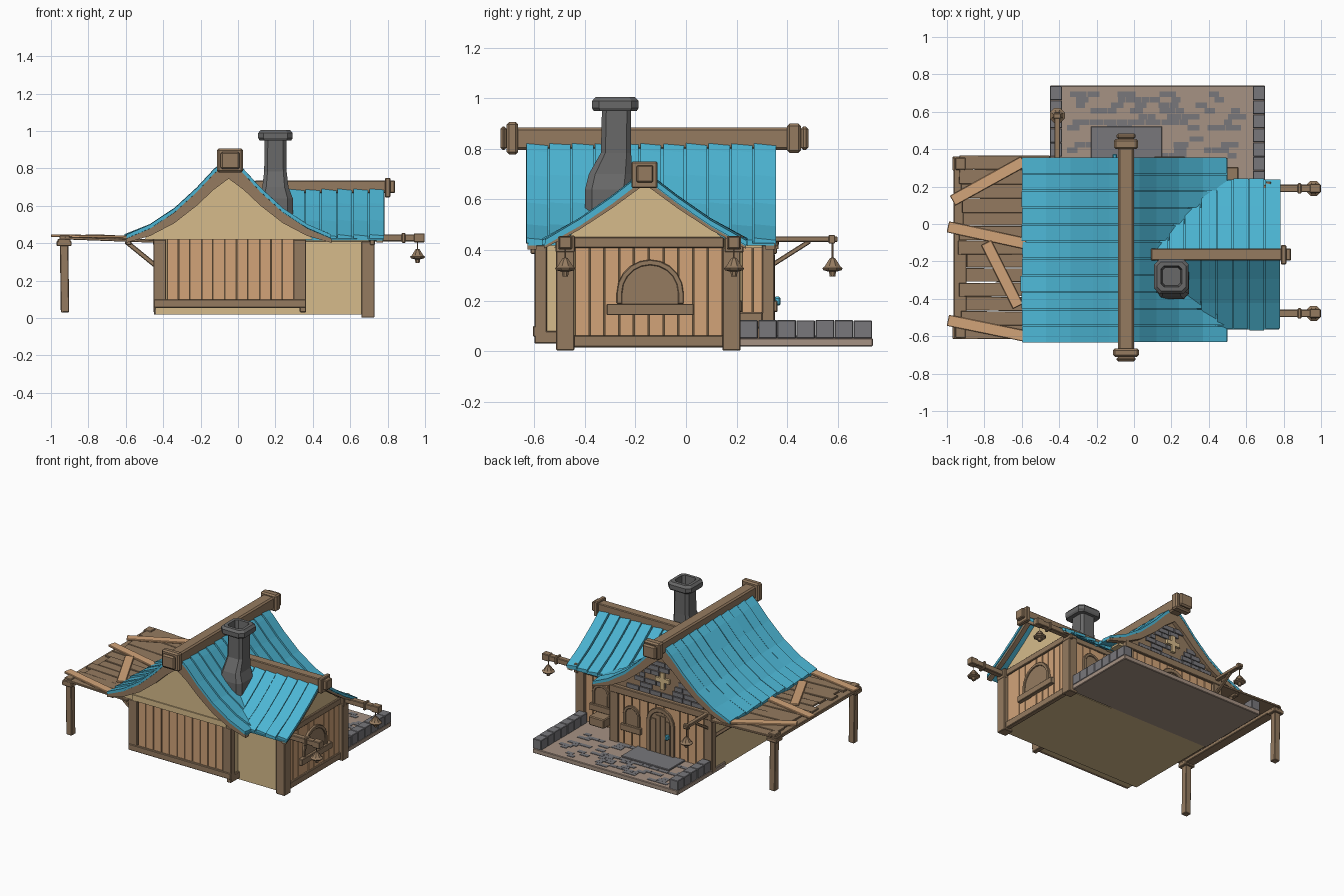
import bpy, bmesh, math, random
from mathutils import Vector

if "Cube" in bpy.data.objects:
    bpy.data.objects.remove(bpy.data.objects["Cube"])

random.seed(4)
R = random.uniform

def material(name, hexa):
    m = bpy.data.materials.new(name)
    c = [int(hexa[i:i + 2], 16) / 255 for i in (0, 2, 4)]
    m.diffuse_color = [((v + .055) / 1.055) ** 2.4 for v in c] + [1]
    m.use_nodes = True
    m.node_tree.nodes["Principled BSDF"].inputs["Base Color"].default_value = m.diffuse_color
    return m

TIMBER, PLANK = material("timber", "957b60"), material("plank", "d2a479")
PLASTER, ROOF = material("plaster", "d6bb8b"), material("roof_blue", "4cb5d3")
STONE, SOOT = material("stone", "78777b"), material("soot", "686868")
PAVING, DARK = material("paving", "a69283"), material("dark_wood", "66523c")

AX = {'x': lambda u, v, t: (t, u, v), 'y': lambda u, v, t: (u, t, v), 'z': lambda u, v, t: (u, v, t)}

class Part:
    """Collects solids into one named mesh object."""
    def __init__(self, name, mat):
        self.name, self.mat, self.bm = name, mat, bmesh.new()
    def loft(self, rings):
        vs = [[self.bm.verts.new(p) for p in r] for r in rings]
        n = len(vs[0])
        for a, b in zip(vs, vs[1:]):
            for i in range(n):
                self.bm.faces.new((a[i], a[(i + 1) % n], b[(i + 1) % n], b[i]))
        self.bm.faces.new(vs[0][::-1])
        self.bm.faces.new(vs[-1])
        return self
    def prism(self, pts, axis, a, b, lift=(0, 0)):
        return self.loft([[AX[axis](u, v + l, t) for u, v in pts] for t, l in zip((a, b), lift)])
    def box(self, x0, x1, y0, y1, z0, z1):
        return self.prism([(x0, y0), (x1, y0), (x1, y1), (x0, y1)], 'z', z0, z1)
    def beam(self, p, q, w, h):
        p, q = Vector(p), Vector(q)
        d = (q - p).normalized()
        s = d.cross((0, 0, 1) if abs(d.z) < .9 else (0, 1, 0)).normalized()
        u = s.cross(d)
        return self.loft([[c + s * w / 2 * i + u * h / 2 * j for i, j in ((-1, -1), (1, -1), (1, 1), (-1, 1))] for c in (p, q)])
    def tower(self, x, secs, cut):
        # stacked corner-cut squares: (y, z, half_x, half_y)
        k = 1 - cut
        sq = [(1, -k), (1, k), (k, 1), (-k, 1), (-1, k), (-1, -k), (-k, -1), (k, -1)]
        return self.loft([[(x + i * hx, y + j * hy, z) for i, j in sq] for y, z, hx, hy in secs])
    def done(self, bevel=0):
        bmesh.ops.recalc_face_normals(self.bm, faces=self.bm.faces)
        me = bpy.data.meshes.new(self.name)
        self.bm.to_mesh(me)
        self.bm.free()
        me.materials.append(self.mat)
        ob = bpy.data.objects.new(self.name, me)
        bpy.context.collection.objects.link(ob)
        if bevel:
            m = ob.modifiers.new("bevel", 'BEVEL')
            m.width, m.segments, m.limit_method = bevel, 1, 'ANGLE'
        return ob

# Roof slope profiles: (distance from ridge, height)
CX, CY = -.05, -.163
MAIN = [(0, .855), (.08, .785), (.17, .688), (.29, .578), (.42, .492), (.55, .437)]
WING = [(0, .705), (.13, .605), (.26, .515), (.4, .435)]

def slope(prof, c, s, top, bot_ridge, bot_eave):
    e = prof[-1][0]
    low = [(c + s * d, z - bot_ridge + (bot_ridge - bot_eave) * d / e) for d, z in prof]
    return [(c + s * d, z + top) for d, z in prof] + low[::-1]

def roof(name, prof, c, axis, a, b, n):
    p, w = Part(name, ROOF), (b - a) / n
    for s in (-1, 1):
        p.prism(slope(prof, c, s, -.012, .024, .02), axis, a + .01, b - .01)
        for i in range(n):
            ext = prof[:-1] + [(prof[-1][0] + R(-.006, .008), prof[-1][1])]
            p.prism(slope(ext, c, s, .006, .018, .014), axis, a + i * w + R(.002, .005),
                    a + (i + 1) * w - R(.002, .005), (R(.002, .006), R(-.005, 0)))
    p.done()

roof("main_roof", MAIN, CX, 'y', -.635, .358, 11)
roof("wing_roof", WING, CY, 'x', .1, .785, 8)

# Bargeboards under the roof edges
p = Part("bargeboards", TIMBER)
for s in (-1, 1):
    for a, b in ((-.627, -.592), (.315, .353)):
        p.prism(slope(MAIN, CX, s, -.014, .11, .035), 'y', a, b)
    p.prism(slope(WING, CY, s, -.014, .045, .03), 'x', .74, .775)
p.done()

# Ridge beams with collars
p = Part("main_ridge_beam", TIMBER)
p.box(-.085, 0, -.7, .45, .795, .885)
for a, b, g in ((-.735, -.71, -.006), (-.71, -.665, .012), (.4, .455, .006), (.455, .485, -.006)):
    p.box(-.1 - g, .015 + g, a, b, .79 - g, .895 + g)
p.done(.01)
p = Part("wing_ridge_beam", TIMBER)
p.box(.09, .84, CY - .033, CY + .033, .668, .735)
p.box(.785, .815, CY - .053, CY + .05, .645, .75)
p.done(.005)

# Plaster core, attics
def attic(prof, c, lim, z0):
    half = [(d, z - .03) for d, z in prof if d < lim]
    half.append((lim, z0))
    return [(c + d, z) for d, z in half] + [(c - d, z) for d, z in half[:0:-1]]
p = Part("plaster_walls", PLASTER)
p.box(-.44, .35, -.5, .325, .02, .43)
p.box(-.44, .35, -.58, -.5, .055, .43)
p.box(.3, .69, -.5, .185, .02, .42)
p.prism(attic(MAIN, CX, .45, .42), 'y', -.597, .32)
p.prism(attic(WING, CY, .36, .41), 'x', .2, .7)
p.done()
Part("gable_sill", PLASTER).box(-.42, .33, -.605, -.58, .42, .46).done()

# Plank cladding
p, q = Part("wall_planks", PLANK), Part("plank_backing", DARK)
def clad(axis, u0, u1, z0, z1, face, s, n):
    w = (u1 - u0) / n
    rect = lambda a, b: [(a, z0), (b, z0), (b, z1), (a, z1)]
    q.prism(rect(u0, u1), axis, face - s * .02, face)
    for i in range(n):
        p.prism(rect(u0 + i * w + .003, u0 + (i + 1) * w - .003), axis, face - s * .01, face + s * R(.006, .01))
clad('y', -.38, .3, .1, .42, -.583, -1, 11)
clad('x', -.44, .145, .06, .41, .695, 1, 10)
clad('y', -.38, .32, .05, .41, .33, 1, 11)
clad('y', .36, .66, .05, .41, .19, 1, 5)
clad('x', .22, .31, .05, .41, .352, 1, 2)
p.done()
q.done()

# Timber frame
p = Part("timber_frame", TIMBER)
for y in (-.478, .18):
    p.box(.66, .73, y - .036, y + .036, .002, .41)
for x in (-.418, .33):
    p.box(x - .034, x + .034, -.6, -.55, .06, .42)
    p.box(x - .034, x + .034, .3, .35, .03, .42)
p.box(-.45, .364, -.605, -.55, .056, .1)
p.box(.33, .364, -.6, -.5, .03, .08)
p.box(-.45, .364, .32, .355, .405, .455)
p.box(.68, .715, -.45, .15, .408, .452)
p.box(.68, .715, -.45, .15, .015, .062)
p.box(.36, .67, .18, .205, .39, .43)
p.box(-.455, -.43, -.57, .32, .39, .43)
p.done(.004)

# Arched windows and door
def arch(u, z0, w, h):
    r = w / 2
    return [(u + r, z0)] + [(u + r * math.cos(math.pi * i / 10), z0 + h - r + r * math.sin(math.pi * i / 10))
                            for i in range(11)] + [(u - r, z0)]
def opening(name, axis, u, z0, w, h, face, s, t, sill):
    f = Part(name + "_frame", TIMBER)
    f.prism(arch(u, z0, w, h) + arch(u, z0, w - 2 * t, h - t)[::-1], axis, face, face + s * .022)
    if sill:
        a, b = u - w / 2 - sill, u + w / 2 + sill
        f.prism([(a, z0 - .045), (b, z0 - .045), (b, z0), (a, z0)], axis, face, face + s * .032)
    f.done(.003)
    Part(name + "_panel", TIMBER).prism(arch(u, z0, w - 2 * t, h - t), axis, face, face + s * .014).done()
opening("wing_window", 'x', -.142, .187, .265, .175, .698, 1, .022, .04)
opening("back_window", 'y', .19, .2, .13, .14, .33, 1, .02, .015)
opening("wing_back_window", 'y', .53, .2, .14, .15, .19, 1, .02, .015)
opening("door", 'y', -.04, .055, .22, .33, .33, 1, .03, 0)
p = Part("door_boards", TIMBER)
for i in range(4):
    p.box(-.115 + i * .038, -.081 + i * .038, .338, .35, .06, .30 + (.03 if i in (1, 2) else 0))
p.done()
Part("door_handle", ROOF).box(-.115, -.09, .348, .375, .18, .215).done(.006)
Part("planter_box", TIMBER).box(.44, .56, .19, .305, .09, .155).done(.006)

# Back gable: stone courses and a cross-shaped window
Part("back_gable_board", TIMBER).prism(attic(MAIN, CX, .43, .44), 'y', .318, .326).done()
def half_width(z):
    for (d0, z0), (d1, z1) in zip(MAIN, MAIN[1:]):
        if z1 <= z <= z0:
            return d0 + (z0 - z) / (z0 - z1) * (d1 - d0)
    return 0
p = Part("gable_stones", STONE)
for k in range(7):
    z = .46 + k * .036
    lim = half_width(z + .09) - .01
    x = -lim
    while x < lim - .03:
        w = min(R(.06, .11), lim - x)
        if R(0, 1) < .75:
            p.box(CX + x, CX + x + w - .006, .32, .332 + R(0, .005), z, z + .03)
        x += w
p.done()
Part("gable_cross_window", PLASTER).box(-.065, -.035, .32, .345, .52, .64).box(-.105, .005, .32, .343, .57, .6).done()

# Chimney
Part("chimney", SOOT).tower(.2, [(-.31, .5, .095, .09), (-.31, .64, .093, .09), (-.3, .7, .07, .085),
    (-.277, .785, .06, .06), (-.275, .95, .058, .058), (-.28, .95, .085, .085), (-.28, .962, .092, .092),
    (-.28, .99, .092, .092), (-.28, 1.006, .078, .078), (-.28, 1.006, .056, .056), (-.28, .93, .048, .048)], .3).done()

# Stone terrace, kerb walls, paving and step
Part("terrace", PAVING).box(-.45, .7, .19, .74, .018, .052).done(.004)
p = Part("terrace_kerb", STONE)
for x, y0, n in ((-.45, .36, 5), (.635, .21, 7)):
    w = (.738 - y0) / n
    for i in range(n):
        p.box(x, x + .066, y0 + i * w + .001, y0 + (i + 1) * w - .001, .05, .122 + R(-.002, .002))
p.done(.003)
p = Part("paving_stones", STONE)
for k in range(12):
    x, y = -.36 + R(0, .05), .35 + k * .03
    while x < .53:
        w = R(.04, .1)
        if R(0, 1) < .45:
            p.box(x, x + w - .003, y, y + .029, .045, .055)
        x += w
p.done()
Part("door_step", STONE).box(-.23, .15, .33, .522, .045, .062).done(.003)

# Side canopy: posts, beam, slats, loose boards, wall braces
p = Part("canopy_frame", TIMBER)
for y in (-.575, .325):
    p.beam((-.925, y, .03), (-.93, y, .4), .045, .045)
    p.box(-.97, -.89, y - .04, y + .035, .385, .412)
    p.box(-.955, -.9, y - .035, y + .03, .42, .442)
    p.beam((-.44, y * .9, .28), (-.6, y * .9, .41), .03, .025)
p.box(-.965, -.895, -.615, .355, .398, .424)
p.box(-.6, -.57, -.6, .34, .39, .41)
p.done(.004)
p = Part("canopy_slats", TIMBER)
for i in range(13):
    y, k = -.578 + i * .0755, (i % 2) * .004
    p.beam((-.9 + R(-.04, .01), y + R(-.004, .004), .428 + k), (-.45, y + R(-.004, .004), .41 + k), R(.07, .08), .014)
p.done(.002)
p = Part("loose_boards", PLANK)
for x0, y0, x1, y1 in ((-.97, .125, -.59, .335), (-.995, -.015, -.58, -.105), (-.79, -.1, -.62, -.44), (-.995, -.515, -.58, -.6)):
    p.beam((x0, y0, .441), (x1, y1, .433), .06, .014)
p.done(.003)

# Bracket beams with hanging bells
def bell(name, x, y, top):
    Part(name, TIMBER).tower(x, [(y, top, .003, .003), (y, .37, .003, .003), (y, .368, .01, .01), (y, .35, .022, .022),
        (y, .336, .03, .03), (y, .328, .04, .04), (y, .32, .036, .036), (y, .314, .014, .014), (y, .295, .011, .011)], .586).done()
for n, y in (("front", -.478), ("back", .19)):
    p = Part(n + "_bracket_beam", TIMBER)
    p.box(.66, .985, y - .02, y + .02, .41, .448)
    p.box(.705, .732, y - .038, y + .038, .39, .458)
    p.box(.875, .895, y - .028, y + .028, .402, .456)
    p.box(.94, .998, y - .024, y + .024, .405, .453)
    p.done(.004)
    bell(n + "_bell", .96, y, .42)
p = Part("door_bracket_beam", TIMBER)
p.beam((-.41, .33, .443), (-.41, .6, .443), .03, .022)
p.box(-.43, -.39, .565, .59, .425, .46)
p.beam((-.41, .34, .34), (-.41, .49, .435), .02, .018)
p.done(.003)
bell("door_bell", -.41, .58, .435)
